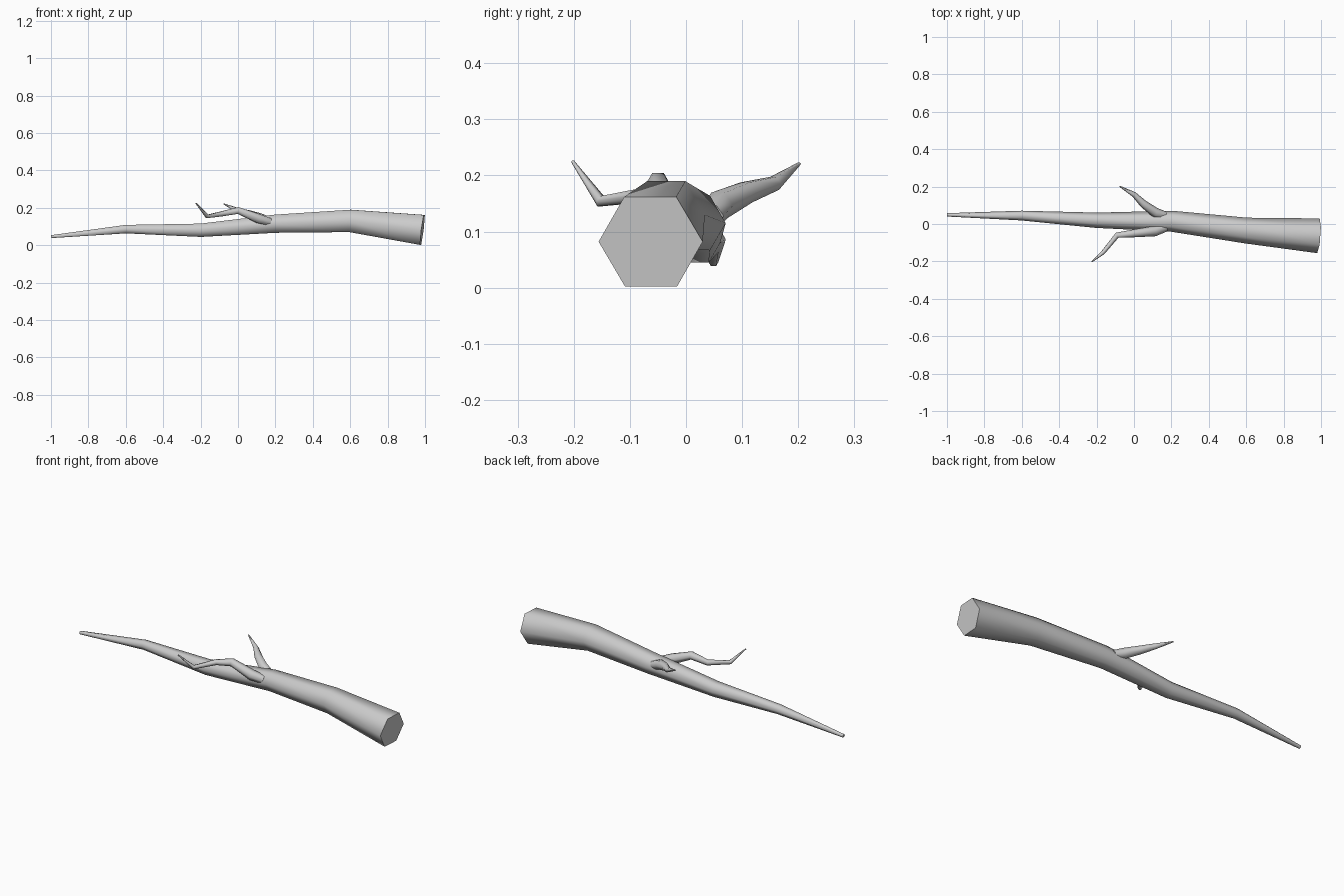
import bpy, bmesh, math
from mathutils import Vector

cube = bpy.data.objects.get("Cube")
if cube:
    bpy.data.objects.remove(cube, do_unlink=True)

bark = bpy.data.materials.new("grey_bark")
bark.use_nodes = True
grey = (0.6, 0.6, 0.6, 1)
bark.diffuse_color = grey
bark.node_tree.nodes["Principled BSDF"].inputs["Base Color"].default_value = grey


def limb(name, path, sides=6):
    """Tapered tube through (x, y, z, radius) points, capped at both ends."""
    pts = [Vector(p[:3]) for p in path]
    last = len(pts) - 1
    bm = bmesh.new()
    rings = []
    for i, p in enumerate(pts):
        # each ring faces the average of its neighbouring segments
        t = Vector()
        if i > 0:
            t += (p - pts[i - 1]).normalized()
        if i < last:
            t += (pts[i + 1] - p).normalized()
        t.normalize()
        side = Vector((0, 0, 1)).cross(t).normalized()
        up = t.cross(side)
        ring = []
        for k in range(sides):
            a = 2 * math.pi * k / sides
            ring.append(bm.verts.new(p + path[i][3] * (side * math.cos(a) + up * math.sin(a))))
        rings.append(ring)
    for a, b in zip(rings, rings[1:]):
        for k in range(sides):
            n = (k + 1) % sides
            bm.faces.new((a[k], a[n], b[n], b[k])).smooth = True
    caps = [bm.faces.new(rings[0]), bm.faces.new(rings[-1])]
    # crisp rims around the flat caps
    for cap in caps:
        for e in cap.edges:
            e.smooth = False
    bmesh.ops.recalc_face_normals(bm, faces=bm.faces)
    mesh = bpy.data.meshes.new(name)
    bm.to_mesh(mesh)
    bm.free()
    mesh.materials.append(bark)
    obj = bpy.data.objects.new(name, mesh)
    bpy.context.collection.objects.link(obj)
    return obj


# Main bough, thick end to thin tip
limb("main_bough", [
    (0.986, -0.063, 0.082, 0.093), (0.6, -0.035, 0.13, 0.069),
    (0.2, 0.015, 0.115, 0.056), (-0.2, 0.02, 0.08, 0.041),
    (-0.6, 0.045, 0.086, 0.026), (-0.999, 0.049, 0.046, 0.009)])

# Crooked twig on the front
limb("front_twig", [
    (0.17, -0.018, 0.124, 0.023), (0.11, -0.038, 0.142, 0.028),
    (0.0, -0.05, 0.186, 0.021), (-0.09, -0.06, 0.167, 0.015),
    (-0.165, -0.152, 0.154, 0.011), (-0.225, -0.202, 0.225, 0.003)])

# Short twig on the back
limb("back_twig", [
    (0.165, 0.045, 0.128, 0.023), (0.115, 0.06, 0.147, 0.027),
    (0.05, 0.108, 0.17, 0.021), (0.0, 0.158, 0.186, 0.014),
    (-0.077, 0.202, 0.221, 0.003)])
